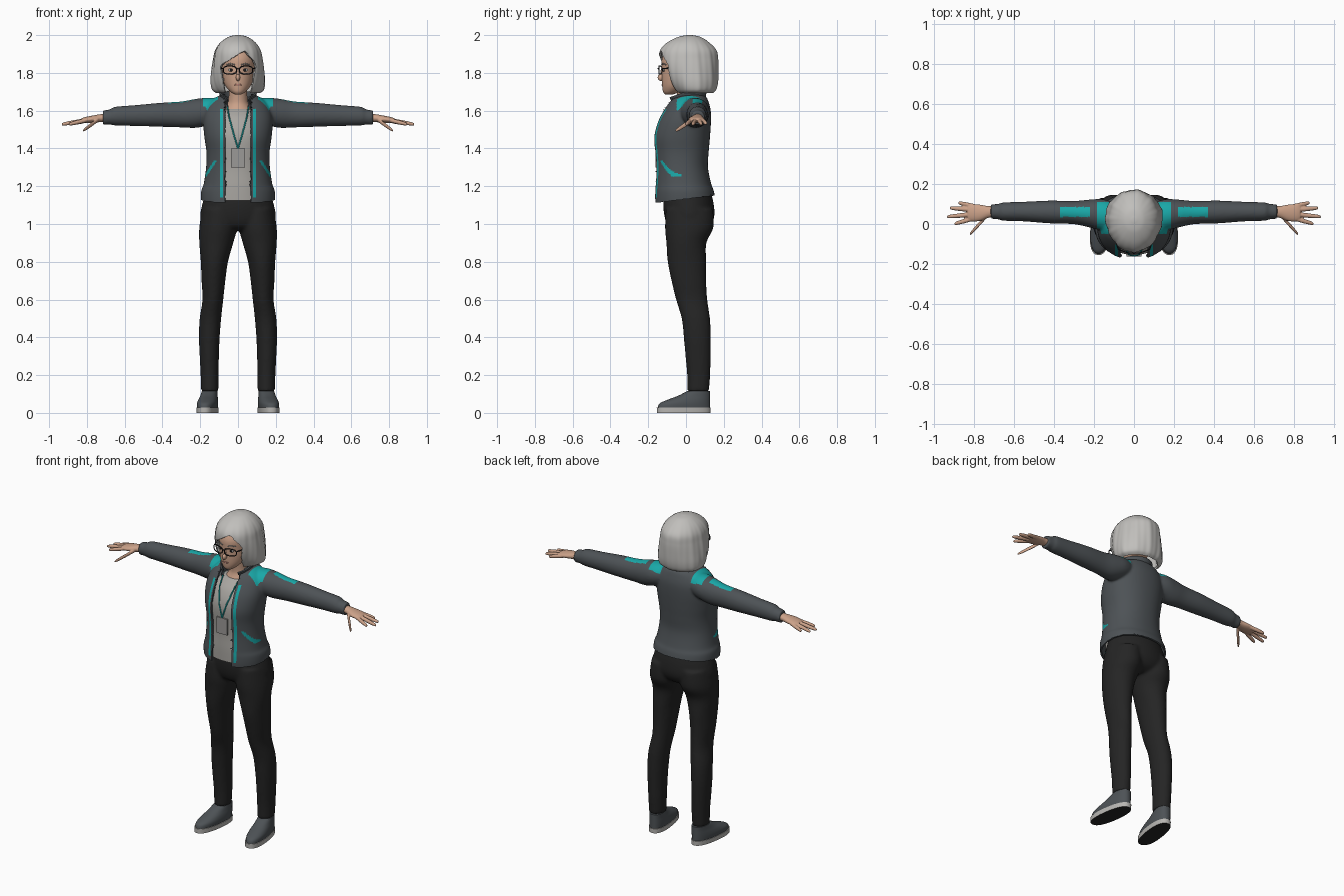
import bpy, bmesh, math
from mathutils import Vector, Matrix

cube = bpy.data.objects.get("Cube")
if cube:
    bpy.data.objects.remove(cube, do_unlink=True)

COLORS = {
    "silver_hair": (0.53, 0.52, 0.50), "skin": (0.60, 0.36, 0.25),
    "jacket_grey": (0.075, 0.085, 0.093), "teal": (0.01, 0.39, 0.39),
    "shirt_grey": (0.40, 0.385, 0.36), "trouser_black": (0.018, 0.018, 0.018),
    "sole_light": (0.48, 0.47, 0.45), "frame_black": (0.012, 0.012, 0.014),
    "lip_rose": (0.42, 0.19, 0.15), "badge_grey": (0.33, 0.32, 0.31),
}
MATS = {}
for key, rgb in COLORS.items():
    m = bpy.data.materials.new(key)
    m.use_nodes = True
    m.diffuse_color = (*rgb, 1)
    node = m.node_tree.nodes["Principled BSDF"]
    node.inputs["Base Color"].default_value = (*rgb, 1)
    node.inputs["Roughness"].default_value = 0.8
    MATS[key] = m


def loft(bm, rings, axis="z", seg=32, sub=4, sign=1, power=2.0):
    """Closed smooth skin through rings (position, centre a, centre b, radius a, radius b)."""
    rows = []
    last = len(rings) - 1
    for i in range(last):
        p = [rings[max(0, min(last, i + k))] for k in (-1, 0, 1, 2)]
        for s in range(sub + (i == last - 1)):
            t = s / sub
            rows.append([0.5 * (2 * b + (c - a) * t + (2 * a - 5 * b + 4 * c - d) * t * t
                                + (3 * b - a - 3 * c + d) * t ** 3) for a, b, c, d in zip(*p)])
    loops = []
    for pos, ca, cb, ra, rb in rows:
        loop = []
        for j in range(seg):
            ang = math.tau * j / seg
            c, s = math.cos(ang), math.sin(ang)
            a = ca + ra * math.copysign(abs(c) ** (2 / power), c)
            b = cb + rb * math.copysign(abs(s) ** (2 / power), s)
            co = (a, b, pos) if axis == "z" else (pos, a, b)
            loop.append(bm.verts.new((co[0] * sign, co[1], co[2])))
        loops.append(loop)
    faces = [bm.faces.new(loops[0]), bm.faces.new(loops[-1])]
    for lo, hi in zip(loops, loops[1:]):
        for j in range(seg):
            k = (j + 1) % seg
            faces.append(bm.faces.new((lo[j], lo[k], hi[k], hi[j])))
    bmesh.ops.recalc_face_normals(bm, faces=faces)


def bake(obj, angle=50):
    """Replace an object by its evaluated mesh with smooth shading."""
    bpy.context.view_layer.update()
    dg = bpy.context.evaluated_depsgraph_get()
    me = bpy.data.meshes.new_from_object(obj.evaluated_get(dg))
    name = obj.name
    bpy.data.objects.remove(obj, do_unlink=True)
    me.name = name
    for p in me.polygons:
        p.use_smooth = True
    me.set_sharp_from_angle(angle=math.radians(angle))
    new = bpy.data.objects.new(name, me)
    bpy.context.collection.objects.link(new)
    return new


def make(name, bm, mats, voxel=0, smooth=0, shell=0, angle=50):
    me = bpy.data.meshes.new(name)
    bm.to_mesh(me)
    bm.free()
    for k in mats.split():
        me.materials.append(MATS[k])
    obj = bpy.data.objects.new(name, me)
    bpy.context.collection.objects.link(obj)
    if voxel:
        mod = obj.modifiers.new("blend", "REMESH")
        mod.mode, mod.voxel_size = "VOXEL", voxel
        mod = obj.modifiers.new("relax", "SMOOTH")
        mod.iterations = smooth
    if shell:
        mod = obj.modifiers.new("cloth", "SOLIDIFY")
        mod.thickness, mod.offset = shell, -1
    return bake(obj, angle)


def tube(name, pts, radius, mat, cyclic=False):
    cu = bpy.data.curves.new(name, "CURVE")
    cu.dimensions = "3D"
    cu.bevel_depth, cu.bevel_resolution, cu.use_fill_caps = radius, 2, True
    sp = cu.splines.new("POLY")
    sp.points.add(len(pts) - 1)
    for q, co in zip(sp.points, pts):
        q.co = (*co, 1)
    sp.use_cyclic_u = cyclic
    cu.materials.append(MATS[mat])
    obj = bpy.data.objects.new(name, cu)
    bpy.context.collection.objects.link(obj)
    return bake(obj)


def blob(name, co, size, mat):
    bm = bmesh.new()
    bmesh.ops.create_uvsphere(bm, u_segments=16, v_segments=10, radius=1,
                              matrix=Matrix.Translation(co) @ Matrix.Diagonal((*size, 1)))
    return make(name, bm, mat)


def cut(bm, co, no, clear=False):
    bmesh.ops.bisect_plane(bm, geom=bm.verts[:] + bm.edges[:] + bm.faces[:],
                           plane_co=co, plane_no=no, clear_outer=clear)


def drop(bm, rule):
    bm.normal_update()
    bad = [f for f in bm.faces if rule(f.calc_center_median(), f.normal)]
    bmesh.ops.delete(bm, geom=bad, context="FACES")
    for _ in range(4):
        edge = [v for v in bm.verts if v.is_boundary]
        bmesh.ops.smooth_vert(bm, verts=edge, factor=0.5, use_axis_x=True, use_axis_y=True, use_axis_z=True)


# Jacket: torso and sleeves blended, then opened at the front, neck and hem
bm = bmesh.new()
loft(bm, [(1.08, 0, -.008, .19, .158), (1.13, 0, -.008, .196, .163), (1.18, 0, -.012, .194, .158),
          (1.21, 0, -.017, .182, .151), (1.30, 0, -.025, .169, .141), (1.38, 0, -.026, .167, .146),
          (1.46, 0, -.025, .178, .152), (1.54, 0, -.012, .184, .144), (1.60, 0, .003, .175, .128),
          (1.645, 0, .012, .15, .108), (1.675, 0, .02, .11, .085), (1.69, 0, .02, .07, .05)], seg=64, power=2.2)
for side in (1, -1):
    loft(bm, [(.07, .035, 1.605, .06, .06), (.15, .045, 1.597, .078, .072), (.22, .052, 1.586, .07, .077),
              (.30, .057, 1.580, .058, .069), (.42, .06, 1.578, .057, .063), (.55, .062, 1.574, .049, .055),
              (.65, .062, 1.571, .046, .05), (.675, .062, 1.567, .039, .041), (.715, .062, 1.563, .036, .039)],
         axis="x", sign=side)
jacket = make("jacket", bm, "jacket_grey teal", voxel=.0065, smooth=10)
bm = bmesh.new()
bm.from_mesh(jacket.data)
bpy.data.objects.remove(jacket, do_unlink=True)
for x in (.068, .08, .096, .105, .185, .22, .37):
    for side in (1, -1):
        cut(bm, (x * side, 0, 0), (1, 0, 0))
cut(bm, (0, -.17, 1.11), (0, .04, -.325), True)
drop(bm, lambda c, n: (abs(c.x) < .068 and c.y < -.02)
     or (c.z > 1.58 and (c.x / .075) ** 2 + ((c.y - .015) / .085) ** 2 < 1))
bm.normal_update()
for f in bm.faces:
    c, n, ax = f.calc_center_median(), f.normal, abs(f.calc_center_median().x)
    t = (1.335 - c.z) / .085
    stripe = .08 < ax < .096 and c.y < -.05 and 1.14 < c.z < 1.61
    yoke = .105 < ax < .185 and n.z > .4 and c.z > 1.6 and -.05 < c.y < .11
    arm_patch = .22 < ax < .37 and .035 < c.y < .085 and n.z > .5
    pocket = 0 < t < 1 and abs(ax - .12 - .055 * t) < .008 and c.y < -.02
    f.material_index = int(stripe or yoke or arm_patch or pocket)
make("jacket", bm, "jacket_grey teal", shell=.01)

# Standing collar, lower towards the front
bm = bmesh.new()
loft(bm, [(1.61, 0, .008, .10, .105), (1.65, 0, .003, .09, .10), (1.705, 0, 0, .103, .11)], seg=64, sub=6)
drop(bm, lambda c, n: abs(n.z) > .95 or (abs(c.x) < .055 and c.y < 0))
for v in bm.verts:
    v.co.z -= .35 * max(0, -v.co.y) * max(0, (v.co.z - 1.62) / .08)
make("collar", bm, "jacket_grey", shell=.011)

# Shirt, lanyard and badge
bm = bmesh.new()
loft(bm, [(1.125, 0, -.008, .165, .138), (1.20, 0, -.017, .155, .13), (1.30, 0, -.025, .14, .12),
          (1.46, 0, -.025, .15, .129), (1.55, 0, -.008, .135, .115), (1.595, 0, .008, .105, .09),
          (1.61, 0, .01, .08, .07)], seg=48, power=2.2)
make("shirt", bm, "shirt_grey")
for side, word in ((1, "left"), (-1, "right")):
    tube(word + "_lanyard", [(.058 * side, -.055, 1.635), (.048 * side, -.115, 1.57),
                             (.024 * side, -.154, 1.48), (0, -.159, 1.40)], .004, "teal")
bm = bmesh.new()
bmesh.ops.create_cube(bm, size=1, matrix=Matrix.Translation((0, -.157, 1.35)) @ Matrix.Diagonal((.074, .008, .1, 1)))
make("badge", bm, "badge_grey", angle=30)

# Trousers: hips and two legs blended
bm = bmesh.new()
loft(bm, [(1.18, 0, .008, .165, .12), (1.11, 0, .013, .188, .133), (1.04, 0, .018, .2, .132),
          (.99, 0, .015, .18, .11), (.965, 0, .01, .13, .07)], seg=48)
for side in (1, -1):
    loft(bm, [(1.08, .1, .018, .09, .125), (.98, .105, .017, .1, .128), (.9, .115, .002, .09, .106),
              (.8, .125, .005, .072, .102), (.7, .13, .015, .063, .092), (.6, .133, .03, .055, .083),
              (.5, .146, .052, .057, .075), (.4, .152, .06, .055, .072), (.3, .152, .064, .051, .067),
              (.2, .15, .067, .048, .061), (.115, .15, .065, .046, .057)], sign=side)
make("trousers", bm, "trouser_black", voxel=.009, smooth=5)

# Ankles, shoes, hands
for side, word in ((1, "left"), (-1, "right")):
    bm = bmesh.new()
    loft(bm, [(.06, .15, .07, .034, .045), (.14, .15, .067, .034, .042)], sign=side)
    make(word + "_ankle", bm, "skin")

    turn = (Matrix.Translation((.15 * side, .07, 0)) @ Matrix.Rotation(math.radians(8) * side, 4, "Z")
            @ Matrix.Translation((0, -.07, 0)))
    bm = bmesh.new()
    loft(bm, [(0, 0, -.013, .053, .143), (.028, 0, -.013, .054, .144)], power=2.4, seg=40)
    bm.normal_update()
    for f in bm.faces:
        f.material_index = int(f.normal.z < -.9)
    bm.transform(turn)
    make(word + "_shoe_sole", bm, "sole_light trouser_black")
    bm = bmesh.new()
    loft(bm, [(.026, 0, -.012, .051, .14), (.05, 0, -.007, .052, .135), (.07, 0, .015, .049, .113),
              (.09, 0, .042, .044, .086), (.115, 0, .067, .04, .061)], power=2.3, seg=40)
    bm.transform(turn)
    make(word + "_shoe_upper", bm, "jacket_grey")

    bm = bmesh.new()
    loft(bm, [(.69, .062, 1.562, .027, .023), (.73, .06, 1.56, .03, .021), (.77, .056, 1.555, .041, .019),
              (.81, .056, 1.55, .043, .016), (.83, .055, 1.547, .035, .012)], axis="x", sign=side)
    for a, b in (((.79, .087, 1.55), (.876, .106, 1.532)), ((.8, .07, 1.55), (.92, .08, 1.529)),
                 ((.8, .049, 1.55), (.933, .036, 1.528)), ((.8, .028, 1.55), (.896, .001, 1.528)),
                 ((.74, .035, 1.552), (.82, -.052, 1.494))):
        a, b = Vector(a), Vector(b)
        loft(bm, [(*a.lerp(b, t), r, r) for t, r in ((0, .011), (.5, .0115), (.9, .009), (1, .005))],
             axis="x", seg=16, sign=side)
    make(word + "_hand", bm, "skin", voxel=.0035, smooth=3)

# Head and neck
bm = bmesh.new()
loft(bm, [(1.59, 0, .01, .088, .078), (1.625, 0, .01, .062, .06), (1.66, 0, .005, .05, .05),
          (1.75, 0, -.005, .048, .05)])
make("neck", bm, "skin")
bm = bmesh.new()
loft(bm, [(1.686, 0, -.09, .018, .02), (1.70, 0, -.075, .04, .046), (1.73, 0, -.05, .066, .076),
          (1.77, 0, -.02, .084, .108), (1.82, 0, 0, .093, .128), (1.88, 0, .01, .098, .136),
          (1.94, 0, .012, .075, .1), (1.97, 0, .012, .03, .04)], seg=48)
make("head", bm, "skin")
blob("nose", (0, -.132, 1.775), (.012, .018, .018), "skin")
blob("nose_bridge", (0, -.126, 1.80), (.008, .01, .026), "skin")
blob("lips", (0, -.123, 1.737), (.02, .006, .006), "lip_rose")

# Hair: bob with an off-centre parting and an opening for the face
bm = bmesh.new()
loft(bm, [(2.0, 0, .02, .012, .012), (1.99, 0, .018, .052, .06), (1.96, 0, .012, .094, .112),
          (1.92, 0, .013, .12, .148), (1.87, 0, .014, .131, .156), (1.81, 0, .022, .14, .149),
          (1.75, 0, .035, .144, .133), (1.71, 0, .044, .137, .114), (1.692, 0, .045, .115, .095)],
     seg=120, sub=8)
for v in bm.verts:
    ang = math.atan2(v.co.y - .02, v.co.x)
    fade = min(1, (2.0 - v.co.z) / .1)
    wave = 1 + .012 * fade * (math.sin(11 * ang + 6 * v.co.z) + .5 * math.sin(23 * ang))
    v.co.x *= wave
    v.co.y = .02 + (v.co.y - .02) * wave


def face_gap(c, n):
    fringe = 1.915 - (.62 * (.035 - c.x) if c.x < .035 else 1.2 * (c.x - .035))
    side = min(.09, .066 + .2 * (c.z - 1.70))
    return (c.z < 1.695 and n.z < -.95) or (c.y < -.02 and abs(c.x) < side and c.z < fringe)


drop(bm, face_gap)
make("hair", bm, "silver_hair", shell=.012)

# Eyes, brows and glasses
for side, word in ((1, "left"), (-1, "right")):
    blob(word + "_eye", (.036 * side, -.117, 1.815), (.017, .005, .008), "sole_light")
    blob(word + "_iris", (.036 * side, -.121, 1.815), (.007, .003, .0075), "frame_black")
    tube(word + "_brow", [(.018 * side, -.129, 1.843), (.04 * side, -.122, 1.849), (.06 * side, -.106, 1.843)],
         .003, "badge_grey")
    rim = []
    for i in range(24):
        c, s = math.cos(math.tau * i / 24), math.sin(math.tau * i / 24)
        x = .043 + .035 * math.copysign(abs(c) ** .7, c)
        rim.append((x * side, -.144 + max(0, x - .03) * .35, 1.815 + .021 * math.copysign(abs(s) ** .7, s)))
    tube(word + "_glasses_rim", rim, .0028, "frame_black", cyclic=True)
    tube(word + "_glasses_temple", [(.078 * side, -.127, 1.823), (.096 * side, -.07, 1.826),
                                    (.1 * side, 0, 1.82)], .003, "frame_black")
tube("glasses_bridge", [(-.009, -.144, 1.82), (0, -.148, 1.823), (.009, -.144, 1.82)], .0028, "frame_black")
